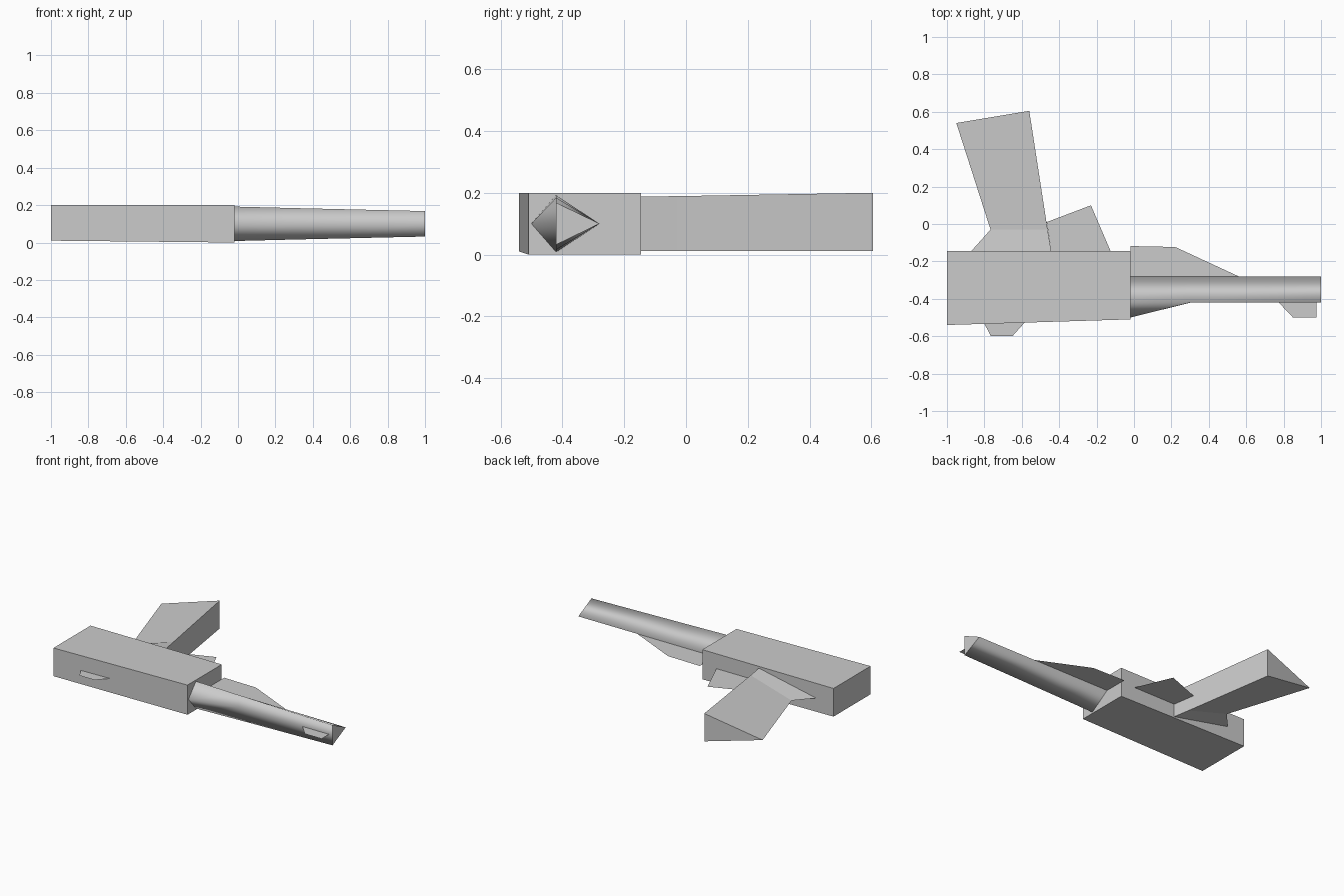
import bpy
import bmesh

cube = bpy.data.objects.get("Cube")
if cube:
    bpy.data.objects.remove(cube, do_unlink=True)

grey = bpy.data.materials.new("plain grey")
grey.use_nodes = True
COLOUR = (0.6, 0.6, 0.6, 1.0)
grey.diffuse_color = COLOUR
grey.node_tree.nodes["Principled BSDF"].inputs["Base Color"].default_value = COLOUR


def finish(name, bm):
    mesh = bpy.data.meshes.new(name)
    bm.to_mesh(mesh)
    bm.free()
    mesh.materials.append(grey)
    obj = bpy.data.objects.new(name, mesh)
    bpy.context.collection.objects.link(obj)
    return obj


def loft(name, rings, smooth=False):
    """Skin matching cross-sections and cap both ends."""
    bm = bmesh.new()
    loops = [[bm.verts.new(p) for p in ring] for ring in rings]
    n = len(loops[0])
    for a, b in zip(loops, loops[1:]):
        for i in range(n):
            j = (i + 1) % n
            bm.faces.new((a[i], a[j], b[j], b[i])).smooth = smooth
    bm.faces.new(loops[0])
    bm.faces.new(loops[-1])
    bmesh.ops.recalc_face_normals(bm, faces=bm.faces[:])
    return finish(name, bm)


def plate(name, outline, z=0.1):
    """Flat sheet lying on the middle plane."""
    bm = bmesh.new()
    face = bm.faces.new([bm.verts.new((x, y, z)) for x, y in outline])
    face.normal_update()
    if face.normal.z < 0:
        face.normal_flip()
    return finish(name, bm)


# Main body: slightly tapered box
def body_ring(x, front, bottom):
    return [(x, front, bottom), (x, -0.145, bottom), (x, -0.145, 0.2), (x, front, 0.2)]


loft("receiver", [body_ring(-1.0, -0.54, 0.01), body_ring(-0.02, -0.51, 0.0)])


# Barrel: diamond at the root whose front corner flattens into a triangle
def barrel_ring(x, front, half):
    return [(x, front, 0.1), (x, -0.42, 0.1 + half), (x, -0.28, 0.1), (x, -0.42, 0.1 - half)]


loft("barrel", [barrel_ring(-0.02, -0.5, 0.092), barrel_ring(0.3, -0.421, 0.084),
                barrel_ring(1.0, -0.421, 0.068)], smooth=True)


# Stock-side grip: wedge with a sharp edge on one side and a full-height wall on the other
def grip_ring(edge, wall, top):
    return [(*edge, 0.1), (*wall, top), (*wall, 0.012)]


loft("grip", [grip_ring((-0.87, -0.145), (-0.443, -0.145), 0.188),
              grip_ring((-0.767, -0.03), (-0.462, -0.03), 0.189),
              grip_ring((-0.95, 0.54), (-0.56, 0.605), 0.2)])

# Thin sheets
plate("trigger_guard", [(-0.443, -0.145), (-0.125, -0.145), (-0.23, 0.1), (-0.467, 0.01)])
plate("handguard", [(-0.02, -0.28), (0.56, -0.28), (0.22, -0.123), (-0.02, -0.118)])
plate("front_sight", [(0.775, -0.421), (0.85, -0.5), (0.975, -0.5), (0.975, -0.421)])
plate("rear_sight", [(-0.8, -0.533), (-0.765, -0.6), (-0.65, -0.6), (-0.585, -0.527)])
